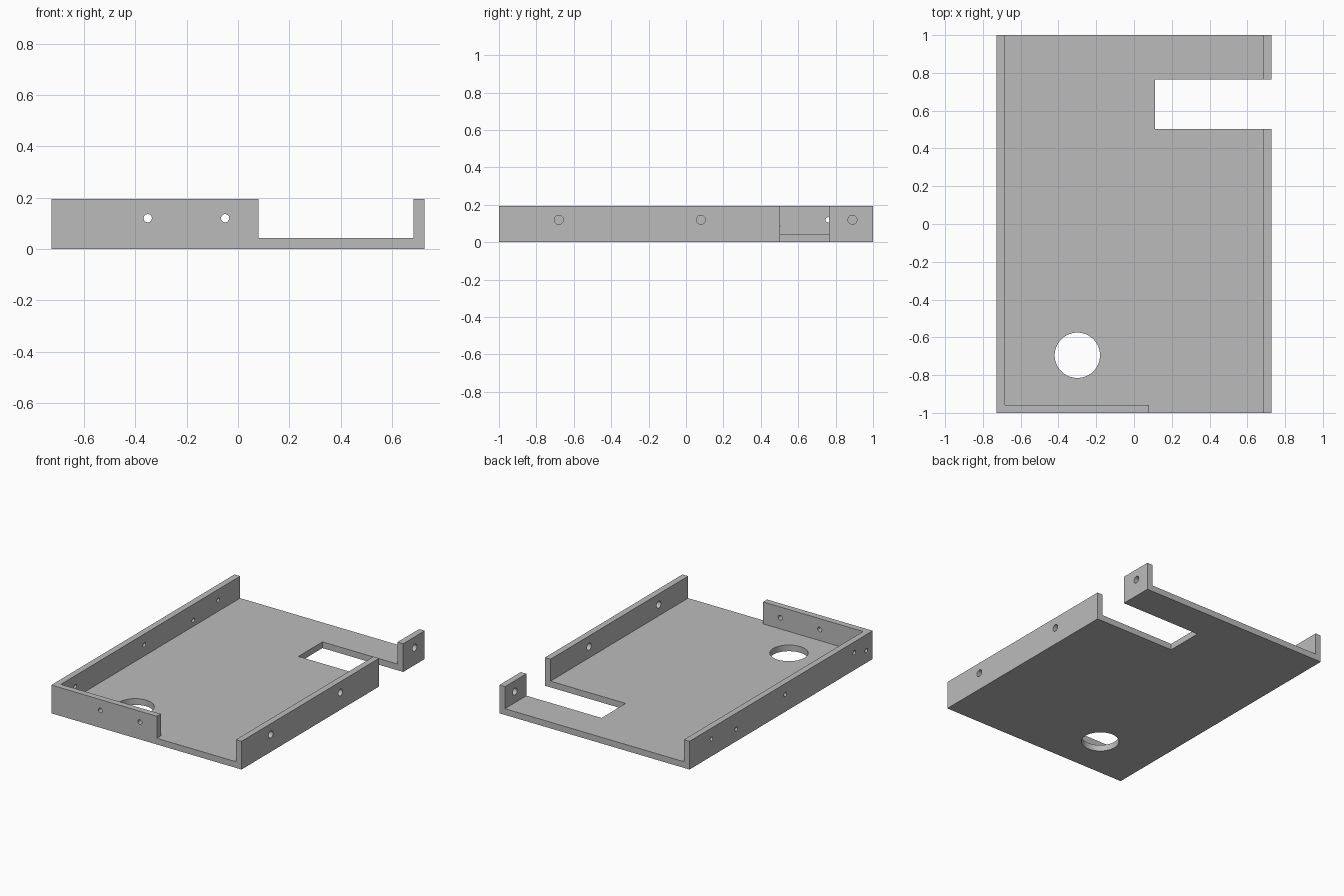
import bpy, bmesh
from mathutils import Matrix, Vector

if "Cube" in bpy.data.objects:
    bpy.data.objects.remove(bpy.data.objects["Cube"], do_unlink=True)

W, H, T = 0.727, 0.195, 0.043   # half width, wall height, sheet thickness
IN = W - T                      # inner face of the side walls

grey = bpy.data.materials.new("plain grey")
grey.use_nodes = True
grey.diffuse_color = (0.5, 0.5, 0.5, 1)
grey.node_tree.nodes["Principled BSDF"].inputs["Base Color"].default_value = (0.5, 0.5, 0.5, 1)


def finish(name, bm):
    bmesh.ops.recalc_face_normals(bm, faces=bm.faces)
    mesh = bpy.data.meshes.new(name)
    bm.to_mesh(mesh)
    bm.free()
    mesh.materials.append(grey)
    obj = bpy.data.objects.new(name, mesh)
    bpy.context.collection.objects.link(obj)
    return obj


def prism(name, outline, z0, z1):
    bm = bmesh.new()
    face = bm.faces.new([bm.verts.new((x, y, z0)) for x, y in outline])
    ext = bmesh.ops.extrude_face_region(bm, geom=[face])
    top = [v for v in ext["geom"] if isinstance(v, bmesh.types.BMVert)]
    bmesh.ops.translate(bm, verts=top, vec=(0, 0, z1 - z0))
    return finish(name, bm)


def rect(x0, x1, y0, y1):
    return [(x0, y0), (x1, y0), (x1, y1), (x0, y1)]


def drill(name, centre, axis, radius, segments=32):
    bm = bmesh.new()
    turn = Vector((0, 0, 1)).rotation_difference(Vector(axis)).to_matrix().to_4x4()
    bmesh.ops.create_cone(bm, cap_ends=True, segments=segments, radius1=radius,
                          radius2=radius, depth=0.2,
                          matrix=Matrix.Translation(centre) @ turn)
    return finish(name, bm)


tray = prism("tray", rect(-W, W, -1, 1), 0, H)

# Hollow interior, open at the back and at part of the front
inside = [(-IN, T - 1), (0.08, T - 1), (0.08, -1.1), (IN, -1.1), (IN, 1.1), (-IN, 1.1)]
cutters = [prism("interior_cutter", inside, T, H + 0.1),
           prism("notch_cutter", rect(0.11, 0.9, 0.502, 0.765), -0.1, H + 0.2),
           drill("floor_hole_cutter", (-0.3, -0.695, 0), (0, 0, 1), 0.12, 64)]

# Screw holes in the front, left and right walls
for x in (-0.352, -0.05):
    cutters.append(drill("front_hole_cutter", (x, -1, 0.12), (0, 1, 0), 0.016))
for y in (-0.68, 0.08, 0.89):
    cutters.append(drill("left_hole_cutter", (W, y, 0.12), (1, 0, 0), 0.024))
for y, z in ((0.76, 0.12), (0.49, 0.085), (-0.045, 0.12), (-0.8, 0.12), (-0.93, 0.085)):
    cutters.append(drill("right_hole_cutter", (-W, y, z), (1, 0, 0), 0.014))

bpy.context.view_layer.objects.active = tray
for cutter in cutters:
    mod = tray.modifiers.new("cut", "BOOLEAN")
    mod.operation = "DIFFERENCE"
    mod.solver = "EXACT"
    mod.object = cutter
    bpy.ops.object.modifier_apply(modifier=mod.name)
    bpy.data.objects.remove(cutter, do_unlink=True)

# Smooth the hole walls, keep the sheet edges crisp
tray.select_set(True)
bpy.ops.object.shade_smooth_by_angle()
